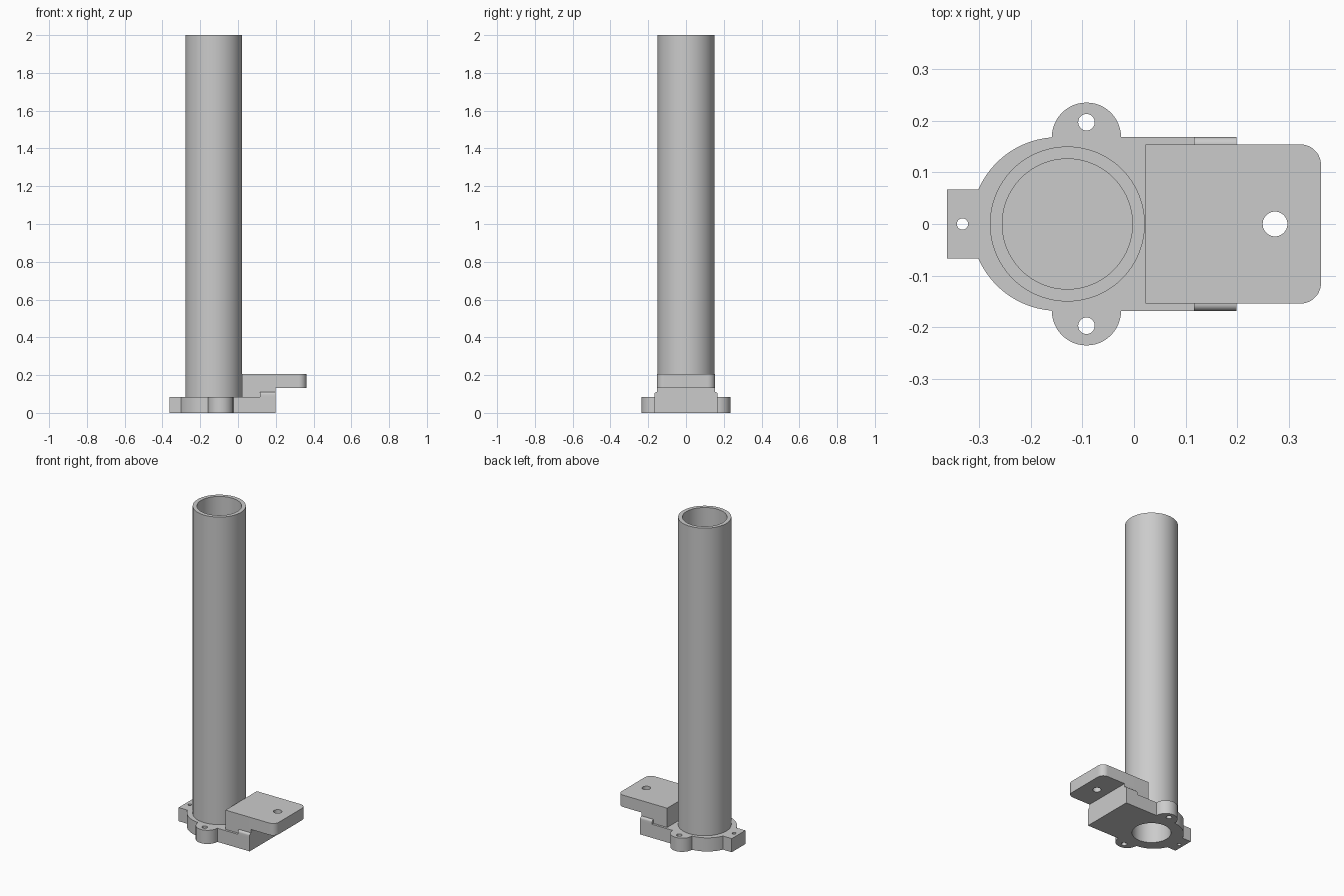
import bpy, bmesh
from math import cos, sin, pi, asin, radians

if "Cube" in bpy.data.objects:
    bpy.data.objects.remove(bpy.data.objects["Cube"])

grey = bpy.data.materials.new("plain grey")
grey.use_nodes = True
colour = (0.6, 0.6, 0.6, 1)
grey.diffuse_color = colour
grey.node_tree.nodes["Principled BSDF"].inputs["Base Color"].default_value = colour

TUBE_X = -0.129
BASE_TOP = 0.085


def finish(name, bm):
    bmesh.ops.recalc_face_normals(bm, faces=bm.faces)
    mesh = bpy.data.meshes.new(name)
    bm.to_mesh(mesh)
    bm.free()
    mesh.materials.append(grey)
    ob = bpy.data.objects.new(name, mesh)
    bpy.context.collection.objects.link(ob)
    return ob


def extrude(name, outline, z0, z1):
    bm = bmesh.new()
    face = bm.faces.new([bm.verts.new((x, y, z0)) for x, y in outline])
    geom = bmesh.ops.extrude_face_region(bm, geom=[face])["geom"]
    up = [v for v in geom if isinstance(v, bmesh.types.BMVert)]
    bmesh.ops.translate(bm, verts=up, vec=(0, 0, z1 - z0))
    return finish(name, bm)


def arc(cx, cy, r, a0, a1, n):
    angles = [a0 + (a1 - a0) * i / n for i in range(n + 1)]
    return [(cx + r * cos(a), cy + r * sin(a)) for a in angles]


def mirrored(half):
    return half + [(x, -y) for x, y in reversed(half)]


def drill(ob, x, y, r, n=40):
    cutter = extrude("hole_cutter", arc(x, y, r, 0, 2 * pi, n)[:-1], -0.1, 0.4)
    cutter.hide_render = True
    mod = ob.modifiers.new("hole", "BOOLEAN")
    mod.operation, mod.object, mod.solver = "DIFFERENCE", cutter, "EXACT"
    bpy.context.view_layer.objects.active = ob
    bpy.ops.object.modifier_apply(modifier=mod.name)
    bpy.data.objects.remove(cutter)


def smooth(ob):
    bpy.ops.object.select_all(action="DESELECT")
    ob.select_set(True)
    bpy.context.view_layer.objects.active = ob
    bpy.ops.object.shade_smooth_by_angle(angle=radians(30))


# Base flange: rounded end, two screw ears, narrow tab
R, TAB_Y = 0.168, 0.067
half = [(0.198, R)]
half += arc(-0.092, R, 0.067, 0, pi, 24)
half += arc(-0.147, 0, R, pi / 2 + 0.08, pi - asin(TAB_Y / R), 24)
half += [(-0.362, TAB_Y)]
base = extrude("base_flange", mirrored(half), 0, BASE_TOP)
drill(base, TUBE_X, 0, 0.11, 96)
drill(base, -0.332, 0, 0.011)
for side in (1, -1):
    drill(base, -0.092, side * 0.197, 0.016)

# Raised shoulder with rounded upper side edges
bm = bmesh.new()
bmesh.ops.create_cube(bm, size=1)
for v in bm.verts:
    v.co.x = 0.198 if v.co.x > 0 else 0.116
    v.co.y *= 2 * R
    v.co.z = 0.11 if v.co.z > 0 else BASE_TOP
edges = [e for e in bm.edges if all(v.co.z > 0.1 for v in e.verts)
         and e.verts[0].co.y * e.verts[1].co.y > 0]
bmesh.ops.bevel(bm, geom=edges, offset=0.013, segments=6, profile=0.5, affect="EDGES")
shoulder = finish("shoulder", bm)

# Riser block between the base and the overhanging plate
PLATE_Y = 0.154
riser = extrude("riser", mirrored([(0.022, PLATE_Y), (0.198, PLATE_Y)]), BASE_TOP, 0.131)

# Overhanging plate with rounded outer corners
half = [(0.022, PLATE_Y)] + arc(0.322, PLATE_Y - 0.04, 0.04, pi / 2, 0, 12)
plate = extrude("mounting_plate", mirrored(half), 0.131, 0.205)
drill(plate, 0.273, 0, 0.024)

# Tall tube with an inner partition
profile = [(0, 0.8), (0.11, 0.8), (0.11, BASE_TOP), (0.15, BASE_TOP),
           (0.15, 2), (0.126, 2), (0.126, 0.82), (0, 0.82)]
bm = bmesh.new()
verts = [bm.verts.new((r, 0, z)) for r, z in profile]
ring = [bm.edges.new(pair) for pair in zip(verts, verts[1:])]
bmesh.ops.spin(bm, geom=verts + ring, cent=(0, 0, 0), axis=(0, 0, 1),
               angle=2 * pi, steps=96, use_merge=True)
bmesh.ops.remove_doubles(bm, verts=bm.verts, dist=0.0001)
tube = finish("tube", bm)
tube.location.x = TUBE_X

for part in (base, shoulder, riser, plate, tube):
    smooth(part)
